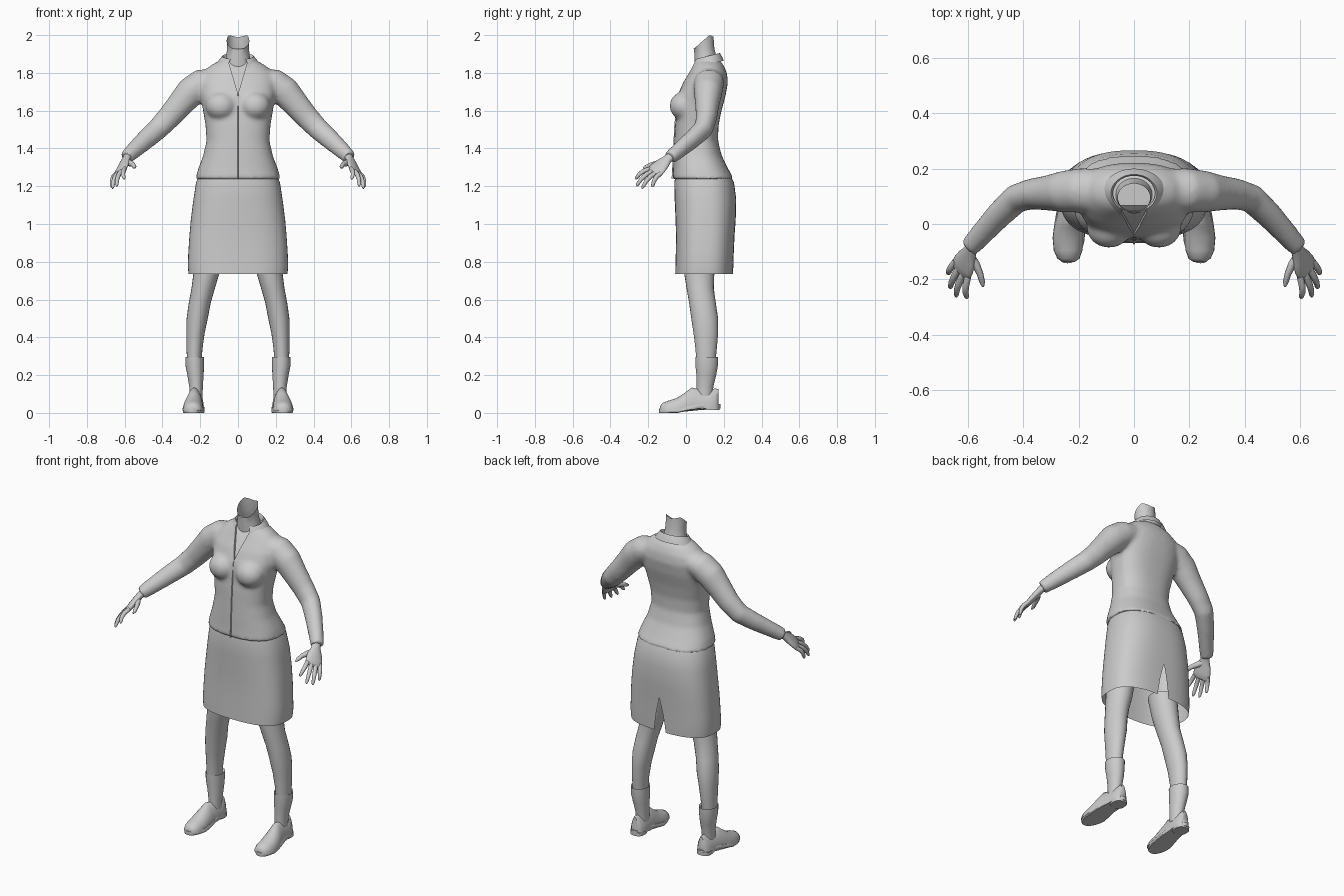
import bpy, bmesh, math
from mathutils import Vector as V

grey = bpy.data.materials.new("plain_grey")
grey.diffuse_color = (0.6, 0.6, 0.6, 1)


def spow(v, e):
    return math.copysign(abs(v) ** e, v)


def ring(c, u, v, n=32, p=2.0, gap=0.0, start=0.0):
    """Superellipse around c with half axes u, v; gap leaves it open at angle start."""
    c, u, v = V(c), V(u), V(v)
    out = []
    for i in range(n + 1):
        a = start + gap + (2 * math.pi - 2 * gap) * i / n
        out.append(c + u * spow(math.cos(a), 2 / p) + v * spow(math.sin(a), 2 / p))
    return out


def flat(z, hw, yf, yb, x=0, **k):
    """Horizontal ring from half width, front y and back y."""
    return ring((x, (yf + yb) / 2, z), (hw, 0, 0), (0, (yb - yf) / 2, 0), **k)


def loft(bm, rings, caps=(True, True)):
    rows = [[bm.verts.new(p) for p in r] for r in rings]
    for a, b in zip(rows, rows[1:]):
        for i in range(len(a) - 1):
            bm.faces.new((a[i], a[i + 1], b[i + 1], b[i]))
    for row, cap in zip((rows[0], rows[-1]), caps):
        if cap:
            bm.faces.new(row)


def tube(bm, pts, n=16, across=None, caps=(True, True)):
    """Tube through (x, y, z, half width, half thickness)."""
    P = [V(p[:3]) for p in pts]
    rings = []
    for i, p in enumerate(pts):
        t = (P[min(i + 1, len(P) - 1)] - P[max(i - 1, 0)]).normalized()
        s = V(across) if across else V((0, 1, 0))
        s = (s - t * s.dot(t)).normalized()
        rings.append(ring(P[i], s * p[3], t.cross(s) * p[-1], n))
    loft(bm, rings, caps)


def make(name, bm, mirror=False, sub=0):
    bmesh.ops.remove_doubles(bm, verts=bm.verts, dist=0.0004)
    bmesh.ops.recalc_face_normals(bm, faces=bm.faces)
    me = bpy.data.meshes.new(name)
    bm.to_mesh(me)
    bm.free()
    me.materials.append(grey)
    ob = bpy.data.objects.new(name, me)
    bpy.context.collection.objects.link(ob)
    if mirror:
        ob.modifiers.new("mirror", 'MIRROR').use_mirror_merge = False
    if sub:
        ob.modifiers.new("sub", 'SUBSURF').levels = sub
    return ob


def finish(ob, angle=40):
    bpy.ops.object.select_all(action='DESELECT')
    ob.select_set(True)
    bpy.context.view_layer.objects.active = ob
    bpy.ops.object.convert(target='MESH')
    bpy.ops.object.shade_smooth_by_angle(angle=math.radians(angle))


# jacket: torso, bust and sleeves fused into one skin
bm = bmesh.new()
loft(bm, [flat(z, w, f, b, p=q) for z, w, f, b, q in (
    (1.235, .226, -.072, .255, 2.5), (1.29, .212, -.068, .225, 2.4),
    (1.36, .185, -.066, .19, 2.4), (1.44, .167, -.062, .17, 2.4),
    (1.52, .172, -.058, .172, 2.5), (1.60, .185, -.05, .188, 2.6),
    (1.68, .198, -.045, .21, 2.6), (1.75, .205, -.015, .222, 2.4),
    (1.80, .19, .015, .217, 2.2), (1.84, .145, .035, .2, 2.1),
    (1.87, .09, .05, .175, 2))])
for s in (-1, 1):
    start = len(bm.verts)
    r = bmesh.ops.create_uvsphere(bm, u_segments=24, v_segments=16, radius=1)
    for v in r['verts']:
        v.co = V((s * .09 + v.co.x * .082, -.012 + v.co.y * .075, 1.625 + v.co.z * .075))
    tube(bm, [(s * x, y, z, a, b) for x, y, z, a, b in (
        (.12, .125, 1.765, .075, .06), (.19, .122, 1.745, .08, .078),
        (.25, .117, 1.70, .076, .08), (.31, .112, 1.63, .064, .07),
        (.37, .108, 1.56, .056, .063), (.425, .092, 1.503, .052, .058),
        (.485, .035, 1.45, .047, .053), (.54, -.025, 1.40, .042, .046),
        (.592, -.083, 1.352, .037, .038))], 24)
jacket = make("jacket", bm)
m = jacket.modifiers.new("fuse", 'REMESH')
m.mode, m.voxel_size = 'VOXEL', .011
m = jacket.modifiers.new("relax", 'SMOOTH')
m.factor, m.iterations = .5, 9

# V neckline recess
bm = bmesh.new()
loft(bm, [[V(p) for p in t + t[:1]] for t in (
    [(0, -.2, 1.69), (.058, -.2, 1.885), (-.058, -.2, 1.885)],
    [(0, -.032, 1.69), (.058, .075, 1.885), (-.058, .075, 1.885)])])
cutter = make("neckline_cutter", bm)
cutter.hide_render = True
m = jacket.modifiers.new("neckline", 'BOOLEAN')
m.operation, m.object = 'DIFFERENCE', cutter
finish(jacket)
bpy.data.objects.remove(cutter)

# front closing seam, a thin raised strip
bm = bmesh.new()
loft(bm, [flat(z, .004, y - .004, y + .02, n=8) for z, y in (
    (1.24, -.072), (1.36, -.066), (1.44, -.062), (1.52, -.058), (1.60, -.05), (1.69, -.04))])
finish(make("front_seam", bm))

# neck with a slanted open cut
bm = bmesh.new()
rows = [flat(z, w, f, b) for z, w, f, b in (
    (1.80, .085, .05, .18), (1.85, .07, .045, .17), (1.89, .062, .045, .16),
    (1.93, .058, .042, .15), (1.96, .06, .038, .146))]
for p in rows[-1]:
    t = (p.y - .038) / .108
    p.z = 1.925 + .075 * min(1, t * 1.25) - .012 * max(0, 1 - abs(p.x) / .05) * t
loft(bm, rows, (True, False))
finish(make("neck", bm))

# folded collar, open at the front
bm = bmesh.new()
rows = [flat(z, w, f, b, gap=g, start=-math.pi / 2, n=40) for z, w, f, b, g in (
    (1.845, .078, .045, .175, .5), (1.882, .076, .048, .174, .5),
    (1.888, .083, .044, .179, .52), (1.868, .1, .033, .19, .5),
    (1.842, .116, .02, .2, .45))]
for r in rows:
    for p in r:
        p.z += (p.y - .11) * .25
loft(bm, rows, (False, False))
finish(make("collar", bm), 60)

# skirt, open below, with a slit at the back
bm = bmesh.new()
loft(bm, [flat(z, w, f, b, p=q, gap=g, start=math.pi / 2, n=56) for z, w, f, b, q, g in (
    (1.26, .205, -.055, .235, 2.4, 0), (1.22, .222, -.062, .254, 2.4, 0),
    (1.13, .236, -.06, .266, 2.5, 0), (1.02, .25, -.055, .263, 2.6, 0),
    (.94, .257, -.053, .257, 2.7, 0), (.85, .263, -.054, .253, 2.7, .035),
    (.78, .266, -.056, .251, 2.7, .06), (.735, .262, -.057, .249, 2.7, .075))],
    (False, False))
finish(make("skirt", bm), 60)

# legs
bm = bmesh.new()
loft(bm, [flat(z, w, f, b, x, n=24) for z, x, w, f, b in (
    (.86, .15, .078, -.02, .15), (.74, .167, .069, -.01, .15),
    (.66, .184, .062, .003, .147), (.58, .203, .058, .017, .158),
    (.50, .216, .056, .028, .17), (.42, .225, .048, .04, .17),
    (.34, .23, .042, .05, .163), (.26, .232, .038, .056, .155))])
finish(make("leg", bm, True))

# ankle socks
bm = bmesh.new()
loft(bm, [flat(z, w, f, b, x, n=24) for z, x, w, f, b in (
    (.283, .229, .04, .055, .158), (.295, .229, .05, .049, .17),
    (.25, .229, .049, .05, .169), (.20, .225, .043, .055, .16),
    (.14, .222, .036, .056, .145), (.08, .222, .034, .058, .14))])
finish(make("sock", bm, True))

# shoe upper, lofted from toe to heel
bm = bmesh.new()
rows = []
for y, x, w, lo, hi in (
        (-.137, .236, .022, .015, .036), (-.125, .237, .04, .012, .052),
        (-.095, .238, .052, .012, .064), (-.05, .238, .056, .012, .078),
        (-.01, .236, .053, .014, .104), (.03, .232, .047, .018, .134),
        (.07, .227, .044, .02, .126), (.12, .224, .043, .025, .12),
        (.155, .223, .038, .027, .13), (.172, .223, .024, .03, .125)):
    r = ring((x, y, lo), (w, 0, 0), (0, 0, hi - lo), 24, 2.1)
    for p in r:
        p.z = max(p.z, lo)
        p.x = x + (p.x - x) * (1 - .25 * max(0, (p.z - .07) / .07))
    rows.append(r)
loft(bm, rows)
finish(make("shoe", bm, True), 60)

# shoe sole, curved up at the heel arch
bm = bmesh.new()
rows = []
for z, k in ((0, .93), (.004, 1), (.018, 1), (.022, .95)):
    r = ring((0, .02, z), (1, 0, 0), (0, .162 * (.97 + .03 * k), 0), 40, 2.4)
    for p in r:
        t = (p.y + .14) / .32
        half = .062 - .018 * min(1, max(0, (t - .25) / .5))
        p.x = .24 - .017 * t + p.x * half * k
        p.z += .024 * min(1, max(0, (t - .3) / .35))
    rows.append(r)
loft(bm, rows)
finish(make("sole", bm, True))

# shoe heel block
bm = bmesh.new()
loft(bm, [flat(z, w, .09, .178, .224, n=24, p=2.6) for z, w in ((.014, .041), (.036, .043))])
finish(make("heel", bm, True))

# hands: palm, four fingers and thumb
bm = bmesh.new()
side = V((.58, .74, -.33))
tube(bm, [(.575, -.068, 1.368, .024, .024), (.592, -.098, 1.343, .026, .02),
          (.604, -.125, 1.318, .042, .019), (.616, -.15, 1.293, .05, .017),
          (.625, -.17, 1.273, .048, .014), (.627, -.177, 1.267, .04, .008)], 20, side)
palm = V((.622, -.162, 1.28))
for off, tip in ((-.038, (.602, -.267, 1.237)), (-.013, (.642, -.262, 1.2)),
                 (.013, (.664, -.232, 1.188)), (.038, (.67, -.178, 1.195))):
    a, b = palm + side * off, V(tip)
    lift = V((.008, -.008, .008))
    tube(bm, [(*(a.lerp(b, t) + lift * math.sin(math.pi * t)), r, r) for t, r in (
        (0, .012), (.35, .0125), (.65, .011), (.9, .009), (1, .004))], 10, side)
tube(bm, [(.592, -.115, 1.33, .018, .016), (.572, -.145, 1.322, .017, .015),
          (.556, -.18, 1.315, .013, .012), (.548, -.21, 1.303, .011, .01),
          (.545, -.227, 1.297, .004, .004)], 10, side)
finish(make("hand", bm, True), 60)
